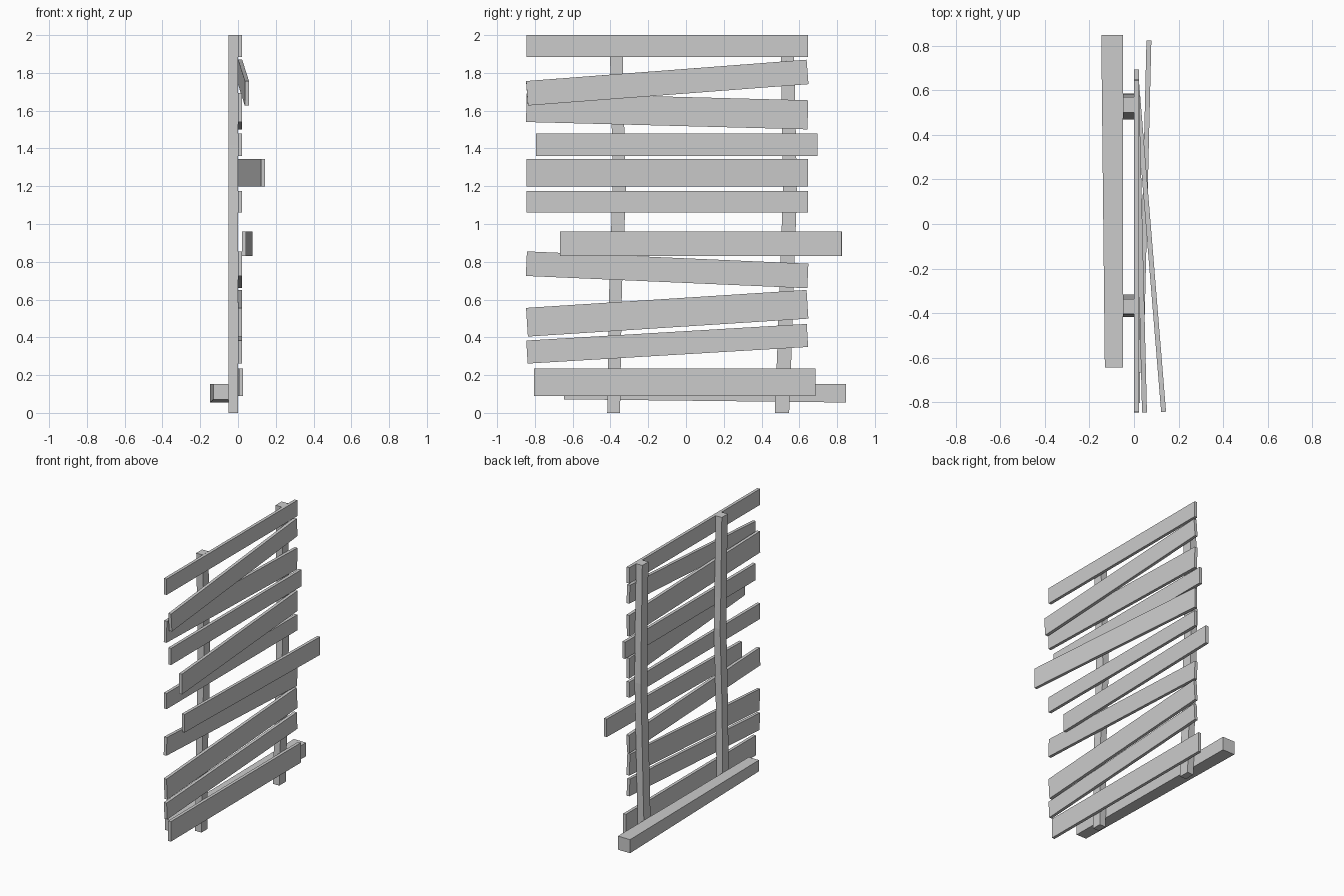
import bpy, bmesh
from mathutils import Vector


def loft(name, sections):
    """Closed solid through a row of four-cornered sections."""
    bm = bmesh.new()
    rings = [[bm.verts.new(p) for p in s] for s in sections]
    for a, b in zip(rings, rings[1:]):
        for i in range(4):
            j = (i + 1) % 4
            bm.faces.new((a[i], a[j], b[j], b[i]))
    bm.faces.new(rings[0])
    bm.faces.new(rings[-1])
    bmesh.ops.recalc_face_normals(bm, faces=bm.faces)
    me = bpy.data.meshes.new(name)
    bm.to_mesh(me)
    bm.free()
    ob = bpy.data.objects.new(name, me)
    bpy.context.collection.objects.link(ob)
    return ob


def plank(name, y0, y1, z0, z1, height, x0=0.0, x1=0.0, thick=0.022):
    """Straight board; z0/z1 are end centre heights, x0/x1 back face positions."""
    a, b = Vector((x0, y0, z0)), Vector((x1, y1, z1))
    d = (b - a).normalized()
    side = d.cross(Vector((0, 0, 1))).normalized()
    up = side.cross(d) * height / 2
    side *= thick
    loft(name, [[p - up, p + side - up, p + side + up, p + up] for p in (a, b)])


# Slightly bent upright posts
def post(name, path):
    loft(name, [[(-0.05, y - w / 2, z), (0, y - w / 2, z),
                 (0, y + w / 2, z), (-0.05, y + w / 2, z)] for z, y, w in path])


post("left_post", [(0, -0.383, 0.068), (0.65, -0.373, 0.067),
                   (1.2, -0.353, 0.072), (1.42, -0.358, 0.066), (2, -0.371, 0.068)])
post("right_post", [(0, 0.508, 0.076), (0.3, 0.52, 0.076), (0.75, 0.535, 0.075),
                    (1.15, 0.55, 0.074), (1.45, 0.546, 0.072), (2, 0.535, 0.07)])

# Horizontal boards: y ends, centre heights at each end, board height, back x at each end
boards = [
    (-0.845, 0.645, 1.942, 1.942, 0.115, 0, 0),
    (-0.842, 0.643, 1.692, 1.805, 0.13, 0.036, 0),
    (-0.845, 0.645, 1.617, 1.578, 0.154, 0, 0),
    (-0.795, 0.695, 1.42, 1.42, 0.12, 0, 0),
    (-0.845, 0.645, 1.272, 1.272, 0.146, 0.122, 0),
    (-0.845, 0.645, 1.117, 1.117, 0.113, 0, 0),
    (-0.667, 0.825, 0.895, 0.895, 0.13, 0.02, 0.056),
    (-0.845, 0.645, 0.79, 0.725, 0.13, 0, 0),
    (-0.842, 0.643, 0.48, 0.575, 0.152, 0, 0),
    (-0.842, 0.643, 0.322, 0.41, 0.122, 0, 0),
    (-0.805, 0.685, 0.162, 0.162, 0.144, 0.005, 0),
]
for i, b in enumerate(boards, 1):
    plank(f"board_{i}", *b)

# Tapered foot beam behind the posts
loft("foot_beam", [[(xo, y, z), (-0.05, y, z), (-0.05, y, 0.153), (xo, y, 0.153)]
                   for y, xo, z in ((-0.645, -0.131, 0.072), (0.848, -0.147, 0.055))])
